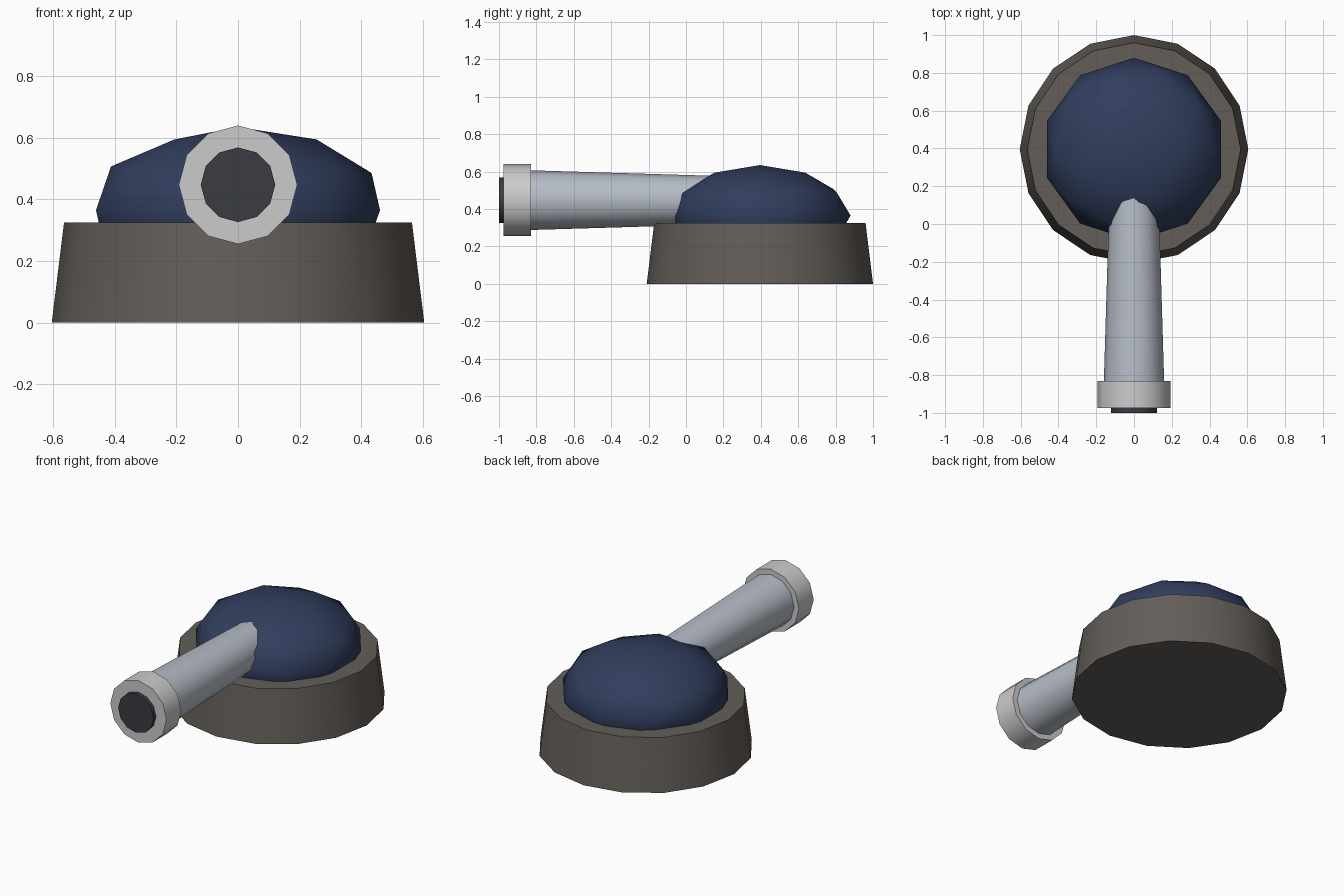
import bpy
from math import radians

if "Cube" in bpy.data.objects:
    bpy.data.objects.remove(bpy.data.objects["Cube"])

AXIS_Z = 0.4475   # height of the barrel axis
BASE_Y = 0.395    # centre of the base and dome


def finish(name, color=None):
    ob = bpy.context.object
    ob.name = name
    bpy.ops.object.shade_smooth_by_angle(angle=radians(40))
    if color:
        mat = bpy.data.materials.new(name + "_paint")
        mat.diffuse_color = (*color, 1)
        mat.use_nodes = True
        mat.node_tree.nodes["Principled BSDF"].inputs["Base Color"].default_value = mat.diffuse_color
        ob.data.materials.append(mat)
    return ob


def tube(name, y_back, y_front, r_back, r_front, color=None):
    """Twelve-sided solid along the barrel axis, pointing at -y."""
    bpy.ops.mesh.primitive_cone_add(
        vertices=12, radius1=r_back, radius2=r_front, depth=y_back - y_front,
        location=(0, (y_back + y_front) / 2, AXIS_Z), rotation=(radians(90), 0, 0))
    return finish(name, color)


# Tapered round base
bpy.ops.mesh.primitive_cone_add(vertices=16, radius1=0.605, radius2=0.565,
                                depth=0.325, location=(0, BASE_Y, 0.1625))
finish("base", (0.125, 0.11, 0.097))

# Flattened faceted dome
bpy.ops.mesh.primitive_ico_sphere_add(subdivisions=2, radius=1,
                                      location=(0, BASE_Y, 0.365))
bpy.context.object.scale = (0.485, 0.485, 0.27)
bpy.ops.object.transform_apply(location=False, rotation=False, scale=True)
finish("dome", (0.03, 0.047, 0.11))

# Barrel, muzzle ring and dark bore plug
tube("barrel", 0.22, -0.88, 0.128, 0.161, (0.47, 0.51, 0.57))
tube("muzzle_ring", -0.83, -0.975, 0.1925, 0.1925)
tube("bore", -0.88, -1.0, 0.121, 0.121, (0.043, 0.045, 0.054))
